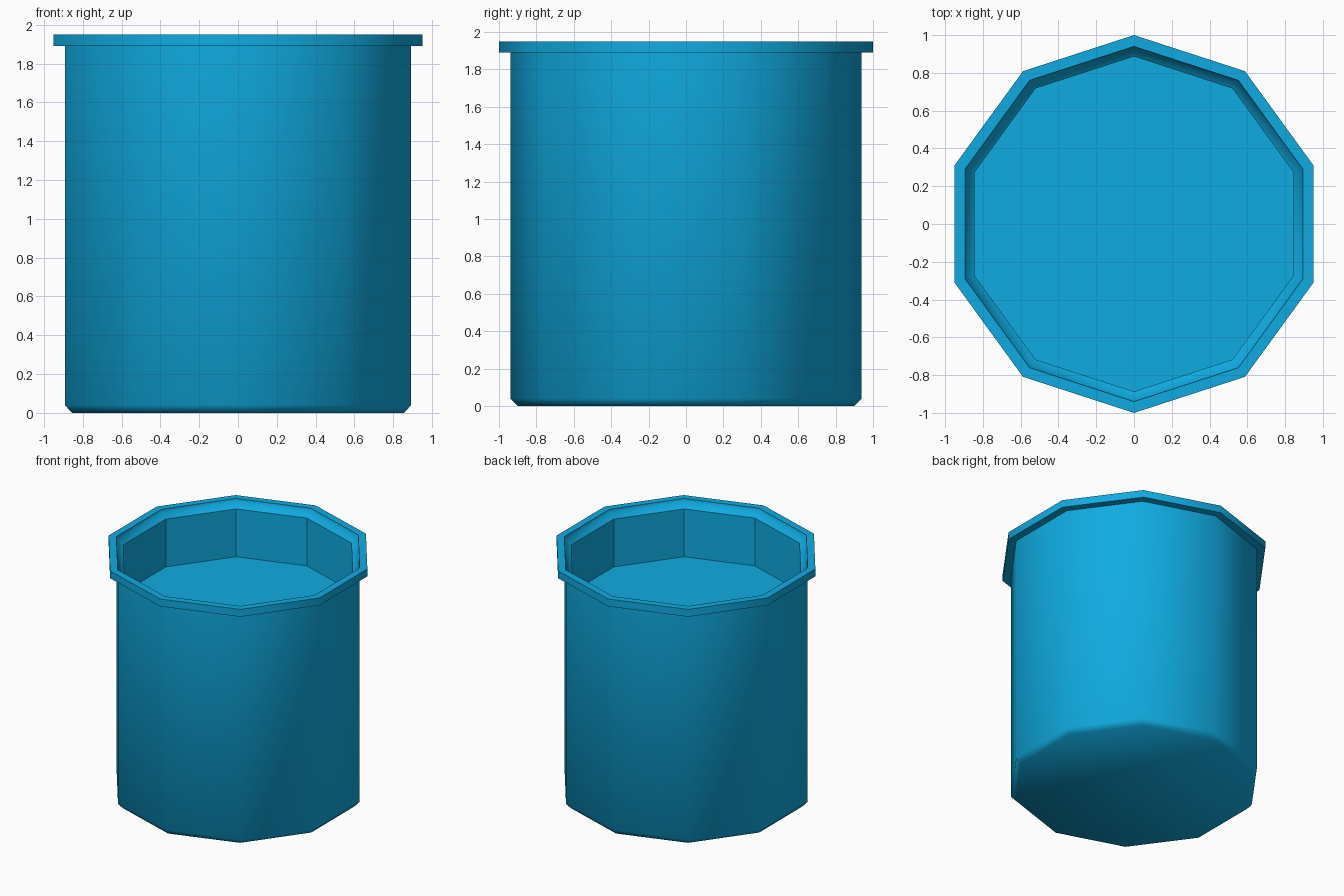
import bpy
import bmesh
from math import sin, cos, pi, radians

SIDES = 10

cube = bpy.data.objects.get("Cube")
if cube:
    bpy.data.objects.remove(cube)

blue = bpy.data.materials.new("bright_blue")
blue.use_nodes = True
colour = (0.005, 0.41, 0.76, 1)
blue.diffuse_color = colour
blue.node_tree.nodes["Principled BSDF"].inputs["Base Color"].default_value = colour


def ring_part(name, profile, cap_start=False, cap_end=False, smooth=None):
    """Sweep a (radius, height) profile around a ten-sided ring."""
    bm = bmesh.new()
    rings = []
    for r, z in profile:
        angles = [pi / 2 + 2 * pi * i / SIDES for i in range(SIDES)]
        rings.append([bm.verts.new((r * cos(a), r * sin(a), z)) for a in angles])
    for low, high in zip(rings, rings[1:]):
        for i in range(SIDES):
            j = (i + 1) % SIDES
            bm.faces.new((low[i], low[j], high[j], high[i]))
    if cap_start:
        bm.faces.new(rings[0][::-1])
    if cap_end:
        bm.faces.new(rings[-1])
    mesh = bpy.data.meshes.new(name)
    bm.to_mesh(mesh)
    bm.free()
    mesh.materials.append(blue)
    obj = bpy.data.objects.new(name, mesh)
    bpy.context.collection.objects.link(obj)
    if smooth:
        bpy.ops.object.select_all(action='DESELECT')
        obj.select_set(True)
        bpy.context.view_layer.objects.active = obj
        bpy.ops.object.shade_smooth_by_angle(angle=radians(smooth))
    return obj


# Body with a chamfered foot
ring_part("body", [(0.9, 0), (0.938, 0.04), (0.938, 1.89)], cap_start=True, smooth=48)

# Overhanging rim
ring_part("rim", [(0.938, 1.89), (1, 1.89), (1, 1.95), (0.94, 1.95)], smooth=48)

# Chamfered lip inside the rim
ring_part("inner_lip", [(0.94, 1.95), (0.938, 1.93), (0.887, 1.89)], smooth=75)

# Flat-sided well with its floor
ring_part("well", [(0.887, 1.89), (0.887, 1.5)], cap_end=True)
